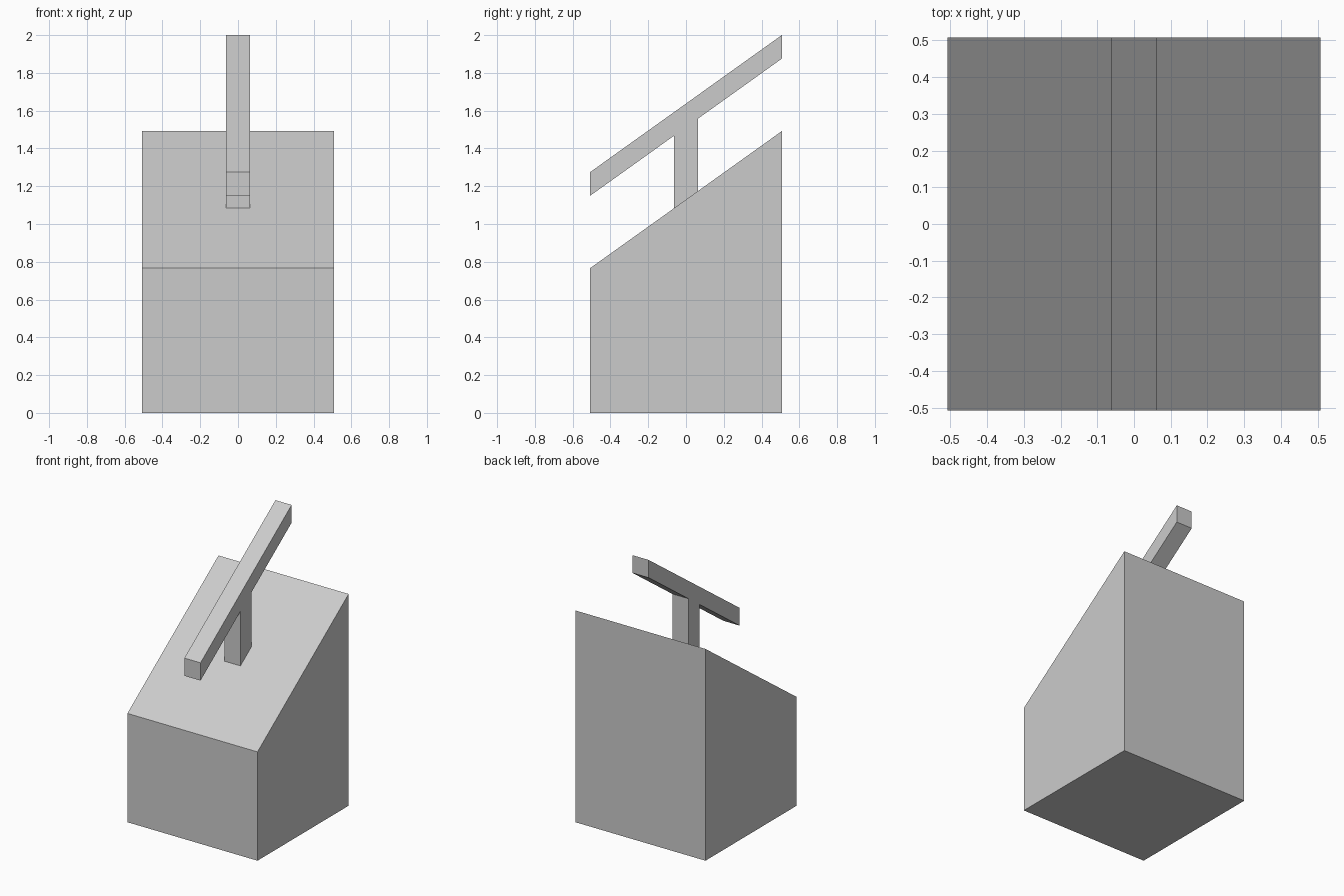
import bpy
import bmesh

if "Cube" in bpy.data.objects:
    bpy.data.objects.remove(bpy.data.objects["Cube"])

HALF = 0.507      # half width and depth of the block
BAR = 0.063       # half thickness of the bar and post
SLOPE = 0.715     # rise of every slanted edge along y


def slant(y, mid):
    """Point on a slanted line that has height mid at y = 0."""
    return (y, mid + SLOPE * y)


def extrude_profile(name, profile, half_width):
    """Extrude a closed (y, z) side profile symmetrically along x."""
    bm = bmesh.new()
    face = bm.faces.new([bm.verts.new((-half_width, y, z)) for y, z in profile])
    result = bmesh.ops.extrude_face_region(bm, geom=[face])
    verts = [v for v in result["geom"] if isinstance(v, bmesh.types.BMVert)]
    bmesh.ops.translate(bm, verts=verts, vec=(2 * half_width, 0, 0))
    bmesh.ops.recalc_face_normals(bm, faces=bm.faces)
    mesh = bpy.data.meshes.new(name)
    bm.to_mesh(mesh)
    bm.free()
    obj = bpy.data.objects.new(name, mesh)
    bpy.context.collection.objects.link(obj)
    return obj


BODY_MID = 1.129
TOP_MID = 1.6375
UNDER_MID = 1.5125

# Block with a slanted top
extrude_profile("slanted_block", [
    (-HALF, 0), (HALF, 0), slant(HALF, BODY_MID), slant(-HALF, BODY_MID),
], HALF)

# T-shaped handle: slanted bar on a short upright post
extrude_profile("handle", [
    slant(-HALF, TOP_MID), slant(-HALF, UNDER_MID),
    slant(-BAR, UNDER_MID), slant(-BAR, BODY_MID),
    slant(BAR, BODY_MID), slant(BAR, UNDER_MID),
    slant(HALF, UNDER_MID), slant(HALF, TOP_MID),
], BAR)
